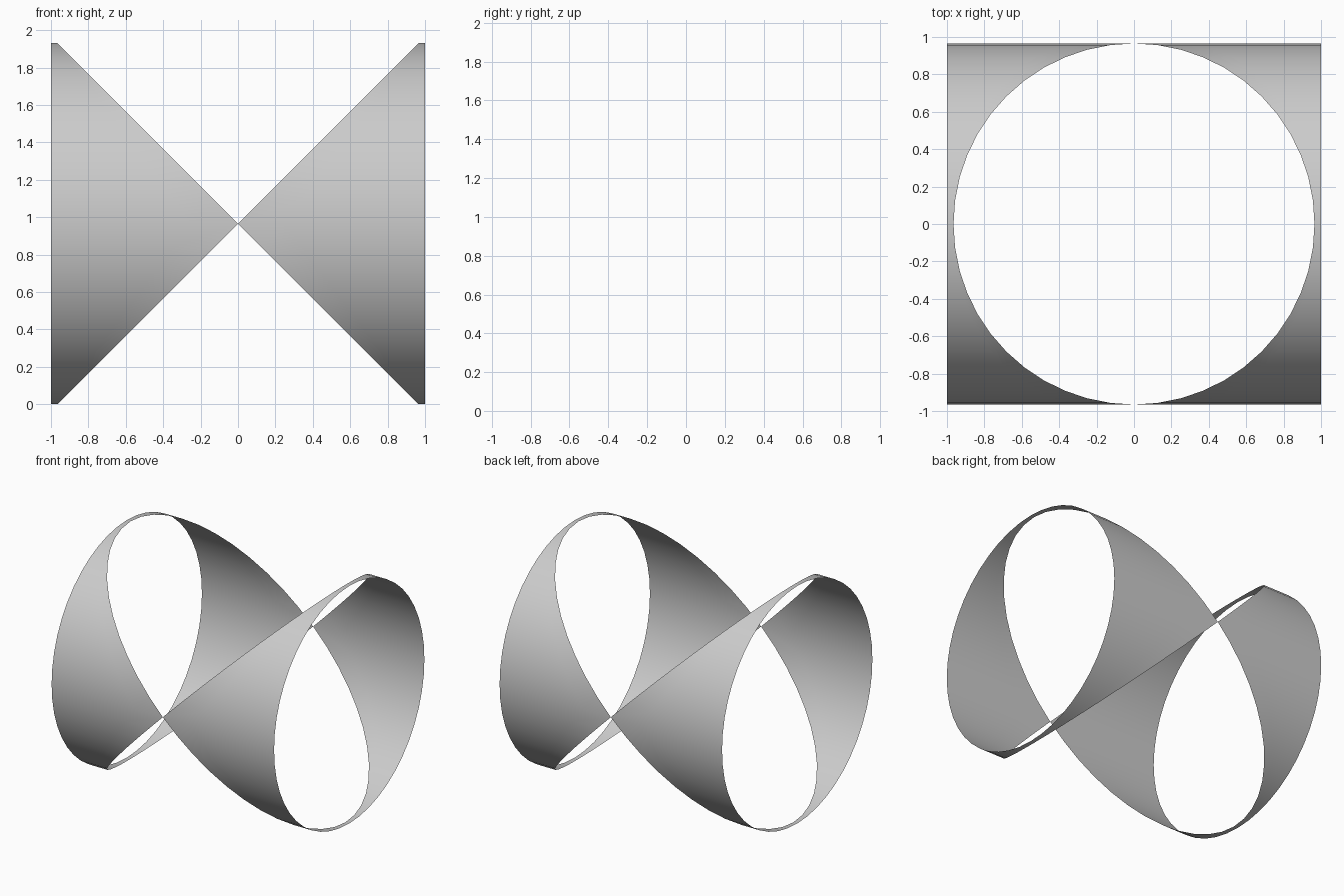
import bpy
import bmesh
from math import sin, cos, tau

RADIUS = 0.965      # radius of the tube the sheet is cut from
HALF_LENGTH = 1.0   # tube half length along x
SEGMENTS = 48
ROWS = 4            # strips across the sheet

cube = bpy.data.objects.get("Cube")
if cube:
    bpy.data.objects.remove(cube, do_unlink=True)

# Single plain grey
grey = bpy.data.materials.new("plain grey")
grey.use_nodes = True
colour = (0.6, 0.6, 0.6, 1)
grey.diffuse_color = colour
grey.node_tree.nodes["Principled BSDF"].inputs["Base Color"].default_value = colour


def curved_band(name, side):
    """Open tube sheet whose inner edge follows the 45 degree planes |x| = |z|."""
    bm = bmesh.new()
    rings = []
    for i in range(SEGMENTS):
        a = tau * i / SEGMENTS
        y, z = RADIUS * cos(a), RADIUS * sin(a)
        inner = abs(z)
        rings.append([
            bm.verts.new((side * (inner + (HALF_LENGTH - inner) * r / ROWS), y, z + RADIUS))
            for r in range(ROWS + 1)])
    for i, ring in enumerate(rings):
        following = rings[(i + 1) % SEGMENTS]
        for r in range(ROWS):
            quad = [ring[r], ring[r + 1], following[r + 1], following[r]]
            # Keep normals pointing away from the tube axis
            face = bm.faces.new(quad if side < 0 else quad[::-1])
            face.smooth = True
            face.normal_update()
            outward = face.calc_center_median()
            outward.x = 0
            outward.z -= RADIUS
            if face.normal.dot(outward) < 0:
                face.normal_flip()
    mesh = bpy.data.meshes.new(name)
    bm.to_mesh(mesh)
    bm.free()
    mesh.materials.append(grey)
    obj = bpy.data.objects.new(name, mesh)
    bpy.context.collection.objects.link(obj)
    return obj


# Two mirrored halves meeting at the front and back points
for name, side in (("left_band", 1), ("right_band", -1)):
    curved_band(name, side)
